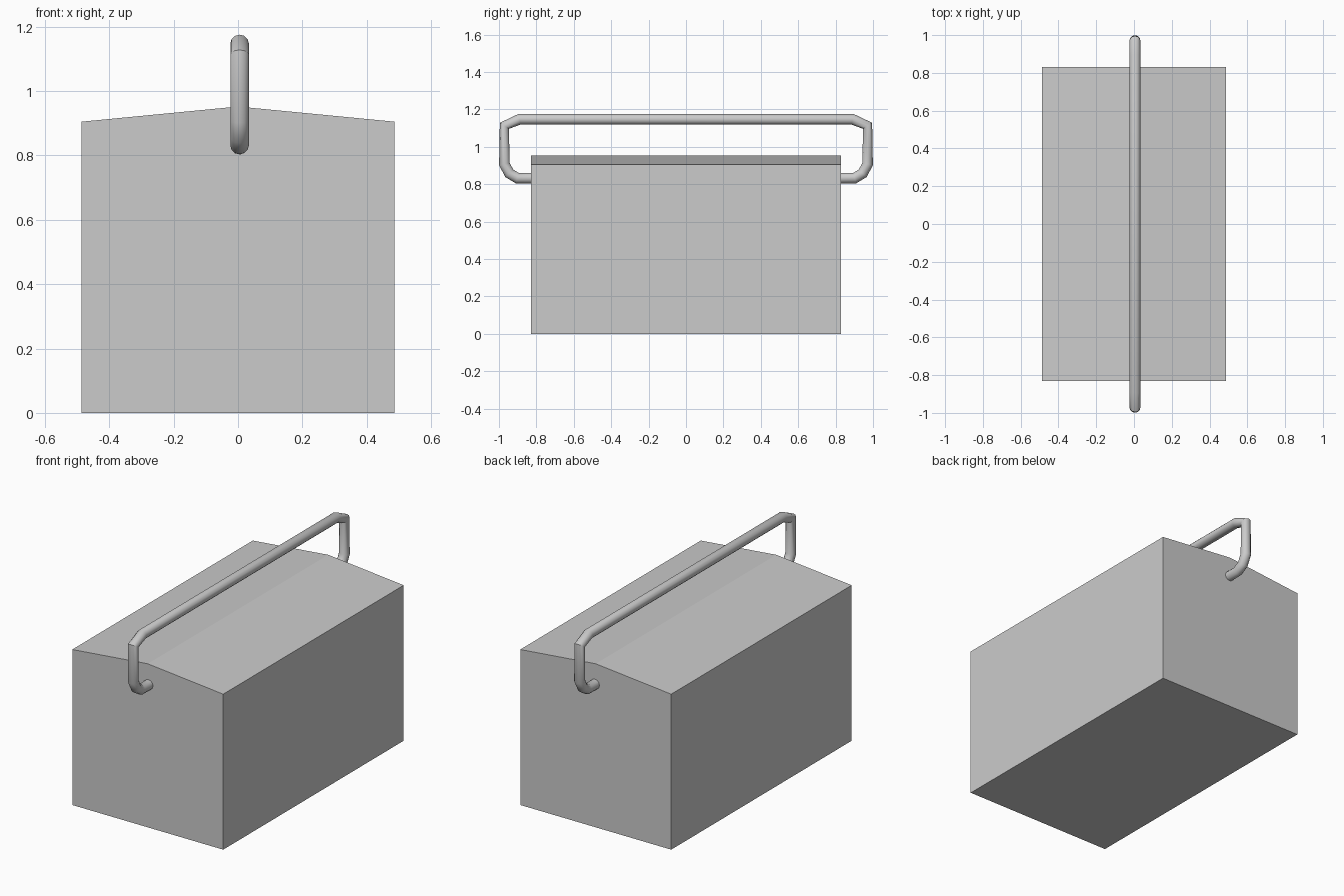
import bpy, bmesh
from math import radians

if "Cube" in bpy.data.objects:
    bpy.data.objects.remove(bpy.data.objects["Cube"])

# Box body: pentagon profile with a shallow ridge, extruded along y
HALF = 0.83
profile = [(-0.486, 0), (0.486, 0), (0.486, 0.905), (0, 0.952), (-0.486, 0.905)]
bm = bmesh.new()
face = bm.faces.new([bm.verts.new((x, -HALF, z)) for x, z in profile])
ext = bmesh.ops.extrude_face_region(bm, geom=[face], use_keep_orig=True)
moved = [v for v in ext["geom"] if isinstance(v, bmesh.types.BMVert)]
bmesh.ops.translate(bm, verts=moved, vec=(0, 2 * HALF, 0))
bmesh.ops.recalc_face_normals(bm, faces=bm.faces)
mesh = bpy.data.meshes.new("box_body")
bm.to_mesh(mesh)
bm.free()
bpy.context.collection.objects.link(bpy.data.objects.new("box_body", mesh))

# Carrying handle: mirrored half path swept with a round section
half_path = [(0.82, 0.832), (0.902, 0.832), (0.945, 0.858), (0.971, 0.908),
             (0.971, 1.112), (0.89, 1.147)]
path = half_path + [(-y, z) for y, z in reversed(half_path)]
curve = bpy.data.curves.new("handle", "CURVE")
curve.dimensions = "3D"
curve.bevel_depth = 0.029
curve.bevel_resolution = 4
curve.use_fill_caps = True
spline = curve.splines.new("POLY")
spline.points.add(len(path) - 1)
for p, (y, z) in zip(spline.points, path):
    p.co = (0.005, y, z, 1)
handle = bpy.data.objects.new("handle", curve)
bpy.context.collection.objects.link(handle)
bpy.context.view_layer.objects.active = handle
handle.select_set(True)
bpy.ops.object.convert(target="MESH")
bpy.ops.object.shade_smooth_by_angle(angle=radians(35))
